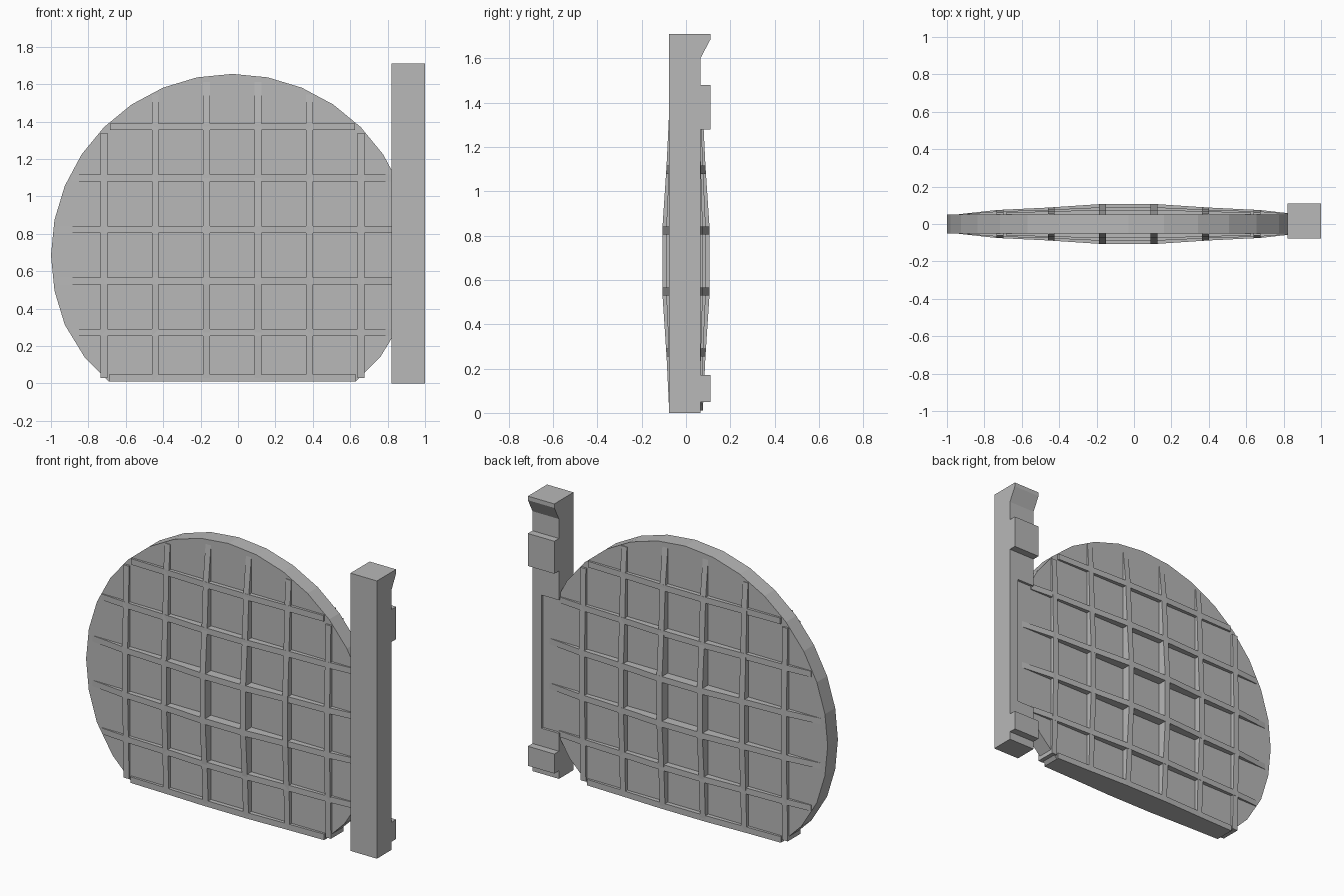
import bpy, bmesh, math

cube = bpy.data.objects.get("Cube")
if cube:
    bpy.data.objects.remove(cube, do_unlink=True)

CX, CZ, R = -0.03, 0.685, 0.97      # disc centre and radius
FLOOR, PANEL, BULGE = 0.01, 0.05, 0.057
PITCH, RIB = 0.275, 0.037
STATIONS = [0.155, 0.43, 0.705, 0.935]
RISE = [1.0, 0.68, 0.45, 0.0]

grey = bpy.data.materials.new("plain grey")
grey.use_nodes = True
grey.diffuse_color = (0.48, 0.48, 0.48, 1)
grey.node_tree.nodes["Principled BSDF"].inputs["Base Color"].default_value = grey.diffuse_color


def make_object(name, bm):
    bmesh.ops.recalc_face_normals(bm, faces=bm.faces)
    mesh = bpy.data.meshes.new(name)
    bm.to_mesh(mesh)
    bm.free()
    mesh.materials.append(grey)
    obj = bpy.data.objects.new(name, mesh)
    bpy.context.collection.objects.link(obj)
    return obj


def loft(bm, rings):
    """Closed prism through rings of points."""
    loops = [[bm.verts.new(p) for p in ring] for ring in rings]
    n = len(loops[0])
    for a, b in zip(loops, loops[1:]):
        for i in range(n):
            j = (i + 1) % n
            bm.faces.new((a[i], a[j], b[j], b[i]))
    bm.faces.new(loops[0])
    bm.faces.new(loops[-1])


def rise(d):
    """Height factor of the ribs, falling off from the middle."""
    d = abs(d)
    if d <= STATIONS[0]:
        return 1.0
    for i in range(len(STATIONS) - 1):
        if d <= STATIONS[i + 1]:
            t = (d - STATIONS[i]) / (STATIONS[i + 1] - STATIONS[i])
            return RISE[i] + t * (RISE[i + 1] - RISE[i])
    return 0.0


# Round panel with a flat foot
outline = []
for i in range(32):
    a = math.radians(-45 + i * 11.25)
    x, z = CX + R * math.cos(a), CZ + R * math.sin(a)
    if z > 0.2:
        outline.append((x, z))
outline += [(-0.82, 0.14), (-0.69, FLOOR), (0.63, FLOOR), (0.76, 0.14)]
bm = bmesh.new()
loft(bm, [[(x, y, z) for x, z in outline] for y in (-PANEL, PANEL)])
make_object("round_panel", bm)


# Grid of bulging ribs, raised on both faces
def add_rib(bm, offset, low, high, upright):
    steps = sorted([low, high] + [s * d for d in STATIONS for s in (-1, 1) if low < s * d < high])
    rings = []
    for u in steps:
        y = PANEL - 0.001 + BULGE * rise(offset) * rise(u)
        ring = []
        for side, depth in ((-1, -y), (1, -y), (1, y), (-1, y)):
            v = offset + side * RIB / 2
            ring.append((CX + v, depth, CZ + u) if upright else (CX + u, depth, CZ + v))
        rings.append(ring)
    loft(bm, rings)


for name, upright in (("upright_ribs", True), ("level_ribs", False)):
    bm = bmesh.new()
    for k in range(6):
        offset = (k - 2.5) * PITCH
        if not upright and k == 0:
            offset = FLOOR - CZ + RIB / 2
        reach = math.sqrt(R * R - (abs(offset) + RIB / 2) ** 2) - 0.01
        low = FLOOR - CZ if upright else -min(reach, 0.93)
        if not upright and k == 0:
            low, reach = -0.66, 0.66
        add_rib(bm, offset, max(low, -reach), min(reach, 0.93), upright)
    make_object(name, bm)

# Side post with hook and two catches
BACK, CATCH, TOP = 0.065, 0.11, 1.71
profile = [(-0.077, 0), (BACK, 0)]
for z0, z1 in ((0.05, 0.17), (1.28, 1.48)):
    profile += [(BACK, z0), (CATCH, z0), (CATCH, z1), (BACK, z1)]
profile += [(BACK, 1.60), (CATCH, 1.685), (CATCH, TOP), (-0.077, TOP)]
bm = bmesh.new()
loft(bm, [[(x, y, z) for y, z in profile] for x in (0.82, 1.0)])
post = make_object("side_post", bm)

# Recess in the post where the panel sits
bm = bmesh.new()
loft(bm, [[(x, 0.048, 0.28), (x, 0.2, 0.28), (x, 0.2, 1.1), (x, 0.048, 1.1)] for x in (0.7, 0.94)])
cutter = make_object("recess_cutter", bm)
cutter.hide_render = True
cutter.hide_viewport = True
cut = post.modifiers.new("recess", 'BOOLEAN')
cut.operation = 'DIFFERENCE'
cut.solver = 'EXACT'
cut.object = cutter

# Tongue of the panel filling the recess
bm = bmesh.new()
loft(bm, [[(x, -0.04, 0.28), (x, PANEL, 0.28), (x, PANEL, 1.1), (x, -0.04, 1.1)] for x in (0.8, 0.94)])
make_object("panel_tongue", bm)
